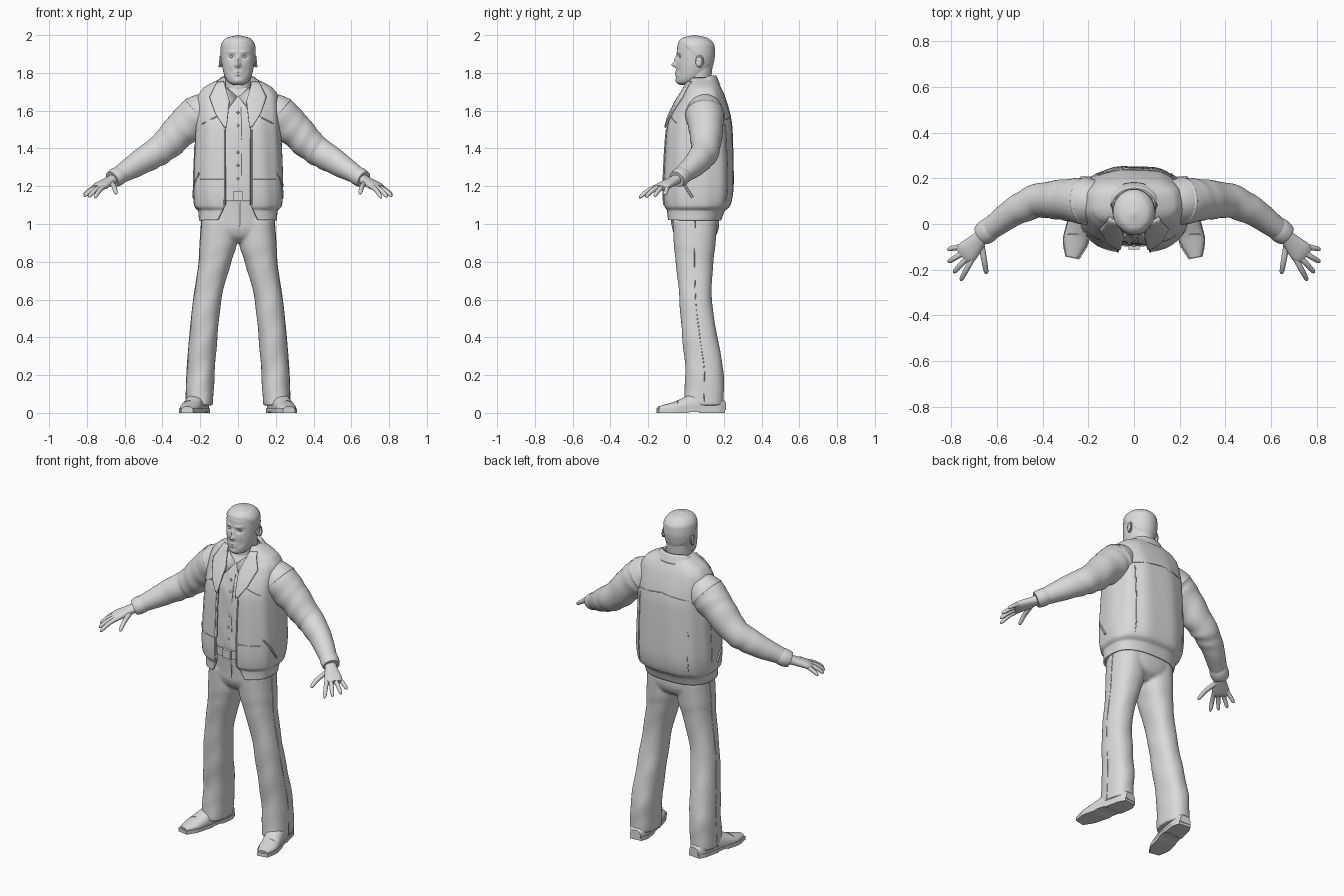
import bpy, bmesh, math
from math import sin, cos, pi
from mathutils import Vector

if "Cube" in bpy.data.objects:
    bpy.data.objects.remove(bpy.data.objects["Cube"])

grey = bpy.data.materials.new("plain_grey")
grey.use_nodes = True
grey.diffuse_color = (0.7, 0.7, 0.7, 1)
grey.node_tree.nodes["Principled BSDF"].inputs["Base Color"].default_value = grey.diffuse_color


def smooth_keys(keys, steps):
    """Monotone cubic interpolation between rows of numbers."""
    def slope(index, column):
        gaps = [keys[k + 1][column] - keys[k][column]
                for k in (index - 1, index) if 0 <= k < len(keys) - 1]
        before, after = gaps[0], gaps[-1]
        return 2 * before * after / (before + after) if before * after > 0 else 0

    rows = []
    for i in range(len(keys) - 1):
        for step in range(steps):
            u = step / steps
            blend = u * u * (3 - 2 * u)
            rise, fall = u * (1 - u) ** 2, u * u * (1 - u)
            rows.append([first + (last - first) * blend + slope(i, c) * rise - slope(i + 1, c) * fall
                         for c, (first, last) in enumerate(zip(keys[i], keys[i + 1]))])
    return rows + [list(keys[-1])]


def level(rows, x=0):
    """Turn rows of (height, half width, front, back) into level sections."""
    return [(x, (front + back) / 2, z, width, (back - front) / 2) for z, width, front, back in rows]


def signed_power(value, exponent):
    return math.copysign(abs(value) ** exponent, value)


def loft(bm, keys, steps=6, sides=32, square=2, flat=False, gap=None, fold=None, warp=None):
    """Skin sections of (x, y, z, half width, half depth); gap gives the front opening by height."""
    rows, rings = smooth_keys(keys, steps), []
    centres = [Vector(row[:3]) for row in rows]
    last = len(rows) - 1
    for i, (centre, row) in enumerate(zip(centres, rows)):
        width, depth = row[3:]
        across, up = Vector((1, 0, 0)), Vector((0, 1, 0))
        if not flat:
            along = (centres[min(i + 1, last)] - centres[max(i - 1, 0)]).normalized()
            across = along.cross(Vector((0, 1, 0) if abs(along.z) > 0.9 else (0, 0, 1))).normalized()
            up = across.cross(along)
        start = math.asin(min(1, gap(centre.z) / width) ** (square / 2)) if gap else 0
        ring = []
        for j in range(sides + bool(gap)):
            angle = start + 2 * (pi - start) * j / sides
            swell = 1 + (fold(i / last, angle) if fold else 0)
            point = (centre + across * (width * swell * signed_power(sin(angle), 2 / square))
                     - up * (depth * swell * signed_power(cos(angle), 2 / square)))
            ring.append(bm.verts.new(warp(point) if warp else point))
        rings.append(ring)
    for low, high in zip(rings, rings[1:]):
        for j in range(sides):
            k = (j + 1) % len(low)
            bm.faces.new((low[j], low[k], high[k], high[j]))
    if not gap:
        bm.faces.new(rings[0])
        bm.faces.new(rings[-1])


def make(name, bm, mirror=False, thickness=0):
    bmesh.ops.recalc_face_normals(bm, faces=bm.faces[:])
    mesh = bpy.data.meshes.new(name)
    bm.to_mesh(mesh)
    bm.free()
    mesh.materials.append(grey)
    obj = bpy.data.objects.new(name, mesh)
    bpy.context.collection.objects.link(obj)
    bpy.ops.object.select_all(action='DESELECT')
    obj.select_set(True)
    bpy.context.view_layer.objects.active = obj
    bpy.ops.object.shade_smooth_by_angle(angle=pi / 4)
    if thickness:
        solid = obj.modifiers.new("Thickness", 'SOLIDIFY')
        solid.thickness, solid.offset = thickness, 0
    if mirror:
        obj.modifiers.new("Mirror", 'MIRROR')
    return obj


def part(name, keys, mirror=False, thickness=0, **options):
    bm = bmesh.new()
    loft(bm, keys, **options)
    return make(name, bm, mirror, thickness)


def seam(name, points, mirror=True, radius=0.003):
    part(name, [(*point, radius, radius) for point in points], mirror, sides=6)


def ball(name, centre, size, mirror=False):
    bm = bmesh.new()
    bmesh.ops.create_uvsphere(bm, u_segments=20, v_segments=12, radius=1)
    bmesh.ops.scale(bm, vec=size, verts=bm.verts)
    bmesh.ops.translate(bm, vec=centre, verts=bm.verts)
    make(name, bm, mirror)


def line(surface, start, end):
    """Points along a straight line laid over a surface."""
    return [surface(*Vector(start).lerp(Vector(end), i / 8)) for i in range(9)]


# Jacket body, open at the front and flaring apart at the hem
BOXY = 2.6
jacket = level([(1.02, .2, -.1, .18), (1.07, .205, -.1, .2), (1.1, .226, -.113, .23), (1.2, .232, -.118, .247),
                (1.5, .22, -.1, .24), (1.66, .21, -.035, .205), (1.71, .185, -.005, .185), (1.77, .08, .02, .15)])
part("jacket_body", jacket, thickness=.012, steps=12, sides=80, square=BOXY, flat=True,
     gap=lambda z: .066 + max(0, 1.1 - z) * .5,
     fold=lambda u, angle: .01 * sin(pi * u) * sin(11 * angle + 5 * u))
jacket_rows = smooth_keys(jacket, 60)


def superellipse(ratio):
    return max(0, 1 - abs(ratio) ** BOXY) ** (1 / BOXY)


def jacket_at(z):
    return min(jacket_rows, key=lambda row: abs(row[2] - z))


def on_front(x, z, lift=.007):
    _, middle, _, width, depth = jacket_at(z)
    return x, middle - depth * superellipse(x / width) - lift, z


def on_back(x, z):
    _, middle, _, width, depth = jacket_at(z)
    return x, middle + depth * superellipse(x / width) + .006, z


def on_side(y, z):
    _, middle, _, width, depth = jacket_at(z)
    return width * superellipse((y - middle) / depth) + .005, y, z


# Pointed lapels laid over the chest
bm = bmesh.new()
strips = []
lapel = [(.062, 1.5, .066, 1.5), (.055, 1.56, .12, 1.585), (.045, 1.65, .15, 1.67), (.075, 1.755, .11, 1.75)]
for pair in zip(lapel, lapel[1:]):
    for *inner, outer_x, outer_z in smooth_keys(pair, 6)[1:]:
        edge = line(lambda x, z: on_front(x, z, .014), inner, (outer_x, outer_z))
        strips.append([bm.verts.new(point) for point in edge])
for low, high in zip(strips, strips[1:]):
    for j in range(len(low) - 1):
        bm.faces.new((low[j], low[j + 1], high[j + 1], high[j]))
make("lapel", bm, True, .01)


def drop_front(point):
    point.z -= max(0, .13 - point.y) * .4
    return point


part("jacket_collar", level([(1.735, .125, .005, .178), (1.782, .092, .015, .156), (1.77, .082, .02, .145)]),
     thickness=.008, sides=48, flat=True, gap=lambda z: .066, warp=drop_front)

# Jacket seams and pockets
seam("front_yoke_seam", line(on_front, (.1, 1.575), (.19, 1.53)))
seam("front_pocket_seam", line(on_front, (.07, 1.235), (.2, 1.235)))
seam("front_edge_seam", line(on_front, (.072, 1.1), (.072, 1.5)), radius=.004)
seam("back_yoke_seam", line(on_back, (0, 1.575), (.19, 1.55)))
seam("back_pleat", line(on_back, (.165, 1.1), (.165, 1.53)))
seam("side_seam", line(on_side, (.09, 1.1), (.09, 1.42)))
seam("side_pocket_welt", line(on_side, (-.05, 1.27), (.035, 1.14)), radius=.007)

# Sleeves with armhole ridges and buttoned cuffs
part("sleeve", [(.13, .1, 1.61, .08, .09), (.21, .1, 1.575, .102, .106), (.3, .106, 1.5, .09, .094),
                (.4, .105, 1.402, .077, .08), (.5, .068, 1.338, .066, .07), (.635, -.025, 1.255, .048, .046)],
     True, steps=20, sides=40,
     fold=lambda u, angle: .035 * sin(pi * u) * sin(42 * u + 2 * sin(angle + 9 * u)) * (.6 + .4 * cos(angle)))


def ridge(name, centre, reach, width, depth, bulge):
    """A raised band around the arm."""
    middle, reach = Vector(centre), Vector(reach)
    part(name, [(*(middle + reach * t), width - bulge * t * t, depth - bulge * t * t) for t in (-1, -.5, 0, .5, 1)],
         True, sides=40)


ridge("armhole_seam", (.206, .1, 1.578), (.006, 0, -.005), .105, .11, .004)
ridge("cuff", (.642, -.03, 1.25), (.025, -.02, -.014), .053, .05, .006)
ball("cuff_button", (.645, .004, 1.283), (.011, .011, .009), True)

# Hands, with the fingers and thumb fanned out from the palm
bm = bmesh.new()
loft(bm, [(.645, -.034, 1.247, .03, .028), (.67, -.06, 1.232, .033, .025),
          (.73, -.122, 1.2, .05, .021), (.75, -.14, 1.19, .042, .014)], sides=24, square=2.3)
for degrees, length in ((12, .15), (31, .17), (48, .18), (62, .19), (100, .14)):
    heading = math.radians(-degrees)
    finger = []
    for u, radius in ((.05, .014), (.65, .0125), (.93, .01), (.98, .006), (1, .002)):
        finger.append((.67 + cos(heading) * length * u, -.08 + sin(heading) * length * u,
                       1.217 - length * u * u * .42, radius, radius))
    loft(bm, finger, steps=4, sides=14)
make("hand", bm, True)

# Trousers, with hips and legs blended together
bm = bmesh.new()
loft(bm, level([(.9, .06, -.02, .11), (.94, .16, -.06, .16), (1, .195, -.075, .175), (1.14, .17, -.085, .165)]),
     flat=True, square=2.3, sides=48)
leg_middles = (.098, .104, .121, .162, .183, .198, .205)
leg = [(1.02, .095, -.07, .165), (.9, .098, -.065, .157), (.8, .086, -.055, .145), (.6, .074, -.035, .137),
       (.4, .074, -.02, .167), (.2, .074, -.004, .2), (.04, .072, -.012, .2)]
for side in (-1, 1):
    loft(bm, [level([row], side * middle)[0] for row, middle in zip(leg, leg_middles)],
         flat=True, square=2.3, sides=40, steps=12,
         fold=lambda u, angle: .025 * u * sin(pi * u) ** .5 * sin(38 * u + 2 * sin(angle * 2)))
trousers = make("trousers", bm)
blend = trousers.modifiers.new("Blend", 'REMESH')
blend.mode, blend.voxel_size, blend.use_smooth_shade = 'VOXEL', .008, True
trousers.modifiers.new("Soften", 'SMOOTH').iterations = 4
seam("trouser_side_seam", [(middle + width, (front + back) / 2, z)
                           for (z, width, front, back), middle in zip(leg, leg_middles)], radius=.002)
seam("trouser_fly", [(.012, -.085, 1.12), (.01, -.075, 1), (.002, -.06, .96)], False)

# Shoes with separate soles
shoe = [(.198, .208, .03, .033, .03), (.203, .16, .03, .051, .07), (.222, .06, .03, .054, .075),
        (.253, -.06, .025, .054, .034), (.27, -.145, .02, .028, .015)]


def flat_bottom(point):
    point.z = max(point.z, .015)
    return point


def sole_shape(point):
    arch = .006 if .01 < point.y < .075 else 0
    point.z = min(max(point.z, arch), .022)
    return point


part("shoe", shoe, True, square=2.3, steps=10, warp=flat_bottom)
part("shoe_sole", [(x, y - .004, .011, width + .004, .04) for x, y, z, width, height in shoe],
     True, square=3, steps=10, warp=sole_shape)
seam("shoe_toe_seam", [(.252 - .048 * cos(pi * i / 6), -.045, .03 + .034 * sin(pi * i / 6)) for i in range(7)])

# Shirt, collar, buttons and belt
part("shirt", level([(1.1, .165, -.08, .16), (1.2, .18, -.095, .18), (1.5, .17, -.08, .18),
                     (1.62, .15, -.045, .17), (1.72, .074, .004, .138)]), flat=True, square=2.4, sides=64,
     fold=lambda u, angle: .02 * sin(pi * u) * sin(30 * u + 4 * sin(3 * angle)))
seam("shirt_placket", [(.018, -.092, 1.19), (.018, -.08, 1.5), (.016, -.046, 1.62)], False)
for i in range(6):
    height = 1.24 + i * .07
    ball("shirt_button", (0, -.094 + max(0, height - 1.3) * .09, height), (.007, .006, .007))
bm = bmesh.new()
bm.faces.new([bm.verts.new(corner) for corner in ((.004, -.018, 1.672), (.05, -.06, 1.615), (.076, -.028, 1.68),
                                                  (.074, .02, 1.728), (.05, 0, 1.712))])
make("shirt_collar_point", bm, True, .008)
part("shirt_collar_band", level([(1.69, .084, -.008, .146), (1.76, .076, .004, .14)]),
     thickness=.007, flat=True, gap=lambda z: .015, warp=drop_front)
part("belt", level([(1.125, .175, -.1, .17), (1.175, .175, -.1, .17)]), flat=True, square=2.4, sides=48)
bm = bmesh.new()
bmesh.ops.create_cube(bm, size=.05)
for vert in bm.verts:
    vert.co = Vector((vert.co.x, vert.co.y / 3 - .104, vert.co.z + 1.15))
make("belt_buckle", bm)

# Neck and head, with sculpted features given as (x, height, push, width, tallness)
part("neck", level([(1.64, .085, 0, .145), (1.72, .07, 0, .13), (1.83, .072, -.01, .14)]), flat=True)
features = [(0, 1.842, -.024, .013, .012), (0, 1.868, -.013, .011, .02), (.034, 1.884, .011, .016, .011),
            (.032, 1.91, -.005, .022, .008), (0, 1.803, -.006, .02, .005), (0, 1.789, -.006, .017, .005),
            (0, 1.758, -.004, .02, .012), (.042, 1.81, .004, .014, .018)]


def face_shape(point):
    x, y, z = point
    if y < .05:
        for middle, height, push, width, tall in features:
            point.y += push * math.exp(-((abs(x) - middle) / width) ** 2 - ((z - height) / tall) ** 2)
    # Short hair raised behind the hairline
    hairline = 1.95 - max(0, min(.15, y + .015)) * .9
    if z > hairline:
        point += Vector((x, y - .05, z - 1.88)).normalized() * min(.004, (z - hairline) / 3)
    return point


part("head", level([(1.737, .025, -.035, .03), (1.748, .048, -.048, .06), (1.785, .072, -.053, .115),
                    (1.85, .086, -.051, .142), (1.9, .09, -.048, .15), (1.94, .088, -.046, .148),
                    (1.98, .062, -.02, .115), (1.996, .004, .04, .05)]),
     flat=True, steps=12, sides=96, warp=face_shape)
ball("eye", (.034, -.022, 1.884), (.014, .013, .008), True)
ball("ear", (.088, .068, 1.86), (.008, .018, .03), True)
seam("ear_rim", [(.094 + .004 * sin(t), .072 + .018 * sin(t - 1), 1.861 - .029 * cos(t - 1))
                 for t in (.8, 1.6, 2.4, 3.2, 4, 4.8, 5.6)], radius=.005)
